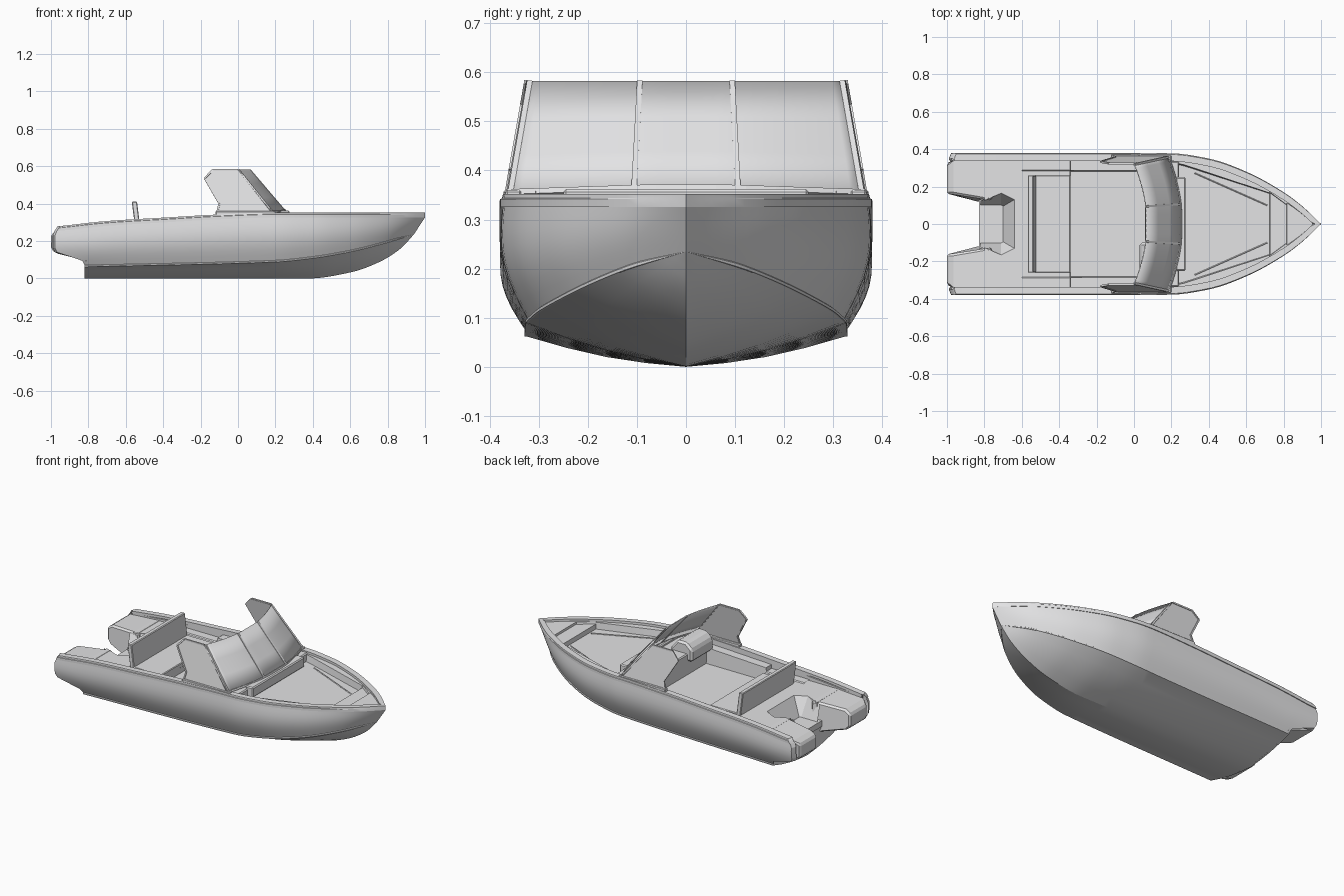
import bpy, bmesh, math
from mathutils import Vector

if "Cube" in bpy.data.objects:
    bpy.data.objects.remove(bpy.data.objects["Cube"])

grey = bpy.data.materials.new("light_grey")
grey.diffuse_color = (0.77, 0.77, 0.78, 1)
grey.use_nodes = True
grey.node_tree.nodes["Principled BSDF"].inputs["Base Color"].default_value = grey.diffuse_color


def finish(name, bm, bevel=0, smooth=None, thick=0):
    bmesh.ops.remove_doubles(bm, verts=bm.verts, dist=0.0004)
    bmesh.ops.recalc_face_normals(bm, faces=bm.faces)
    me = bpy.data.meshes.new(name)
    bm.to_mesh(me)
    bm.free()
    me.materials.append(grey)
    ob = bpy.data.objects.new(name, me)
    bpy.context.collection.objects.link(ob)
    if thick:
        m = ob.modifiers.new("thickness", 'SOLIDIFY')
        m.thickness, m.offset = thick, 0
    if bevel:
        m = ob.modifiers.new("bevel", 'BEVEL')
        m.width, m.segments = bevel, 1
    if smooth:
        bpy.context.view_layer.objects.active = ob
        ob.select_set(True)
        bpy.ops.object.shade_smooth_by_angle(angle=math.radians(smooth))
        ob.select_set(False)
    return ob


def prism(name, pts, move, bevel=0):
    """Extrude a planar outline along a vector."""
    bm = bmesh.new()
    f = bm.faces.new([bm.verts.new(p) for p in pts])
    r = bmesh.ops.extrude_face_region(bm, geom=[f])
    bmesh.ops.translate(bm, vec=move, verts=[v for v in r["geom"] if isinstance(v, bmesh.types.BMVert)])
    return finish(name, bm, bevel)


def box(name, x0, x1, y0, y1, z0, z1, bevel=0):
    return prism(name, [(x0, y0, z0), (x1, y0, z0), (x1, y1, z0), (x0, y1, z0)], (0, 0, z1 - z0), bevel)


def bar(name, a, b, w=0.01):
    a, b = Vector(a), Vector(b)
    d = (b - a).normalized()
    u = d.cross(Vector((1, 0, 0.3))).normalized() * w / 2
    v = d.cross(u).normalized() * w / 2
    return prism(name, [a + u + v, a - u + v, a - u - v, a + u - v], b - a)


def sample(table, t):
    """Monotone cubic interpolation of rows (t, value, ...) at t."""
    n = len(table)
    i = max(k for k in range(n - 1) if table[k][0] <= t + 1e-9 or k == 0)
    a, b = table[i], table[i + 1]
    h = b[0] - a[0]
    s = (t - a[0]) / h

    def slope(k, c):
        if k in (0, n - 1):
            j = min(k, n - 2)
            return (table[j + 1][c] - table[j][c]) / (table[j + 1][0] - table[j][0])
        l = (table[k][c] - table[k - 1][c]) / (table[k][0] - table[k - 1][0])
        r = (table[k + 1][c] - table[k][c]) / (table[k + 1][0] - table[k][0])
        return 0 if l * r <= 0 else 2 * l * r / (l + r)
    return [(2*s**3 - 3*s*s + 1) * a[c] + (s**3 - 2*s*s + s) * h * slope(i, c)
            + (3*s*s - 2*s**3) * b[c] + (s**3 - s*s) * h * slope(i + 1, c) for c in range(1, len(a))]


# Hull lines: keel (x, z), chine (x, y, z), sheer (x, y, z); stern outline (z, x)
KEEL = [(-.82, 0), (.38, 0), (.6, .032), (.75, .085), (.87, .16), (.94, .235)]
CHINE = [(-.82, .325, .062), (.2, .323, .088), (.4, .303, .108), (.6, .245, .142), (.8, .135, .192), (.94, 0, .235)]
SHEER = [(-.95, .38, .28), (-.7, .38, .307), (-.4, .38, .325), (-.1, .38, .342), (.2, .378, .352),
         (.4, .35, .352), (.6, .28, .352), (.8, .17, .352), (.9, .095, .352), (1, 0, .352)]
STERN = [(0, -.82), (.075, -.82), (.1, -.835), (.135, -.965), (.16, -.978), (.24, -.978), (.282, -.95)]


def section(t):
    xk, xs = -.82 + 1.76 * t, -.95 + 1.95 * t
    k = Vector((xk, 0, sample(KEEL, xk)[0]))
    c = Vector((xk, *sample(CHINE, xk)))
    s = Vector((xs, *sample(SHEER, xs)))
    w = s.y / .38
    e = min(1, 4 * w)
    pts = [k]
    for f in (.25, .5, .75):
        pts.append(k.lerp(c, f) - Vector((0, 0, .011 * math.sin(math.pi * f) * w)))
    # slim chine lip, then the bulging side
    foot = c + Vector((0, 0, .009 * e))
    pts += [c, c + Vector((0, .004 * e, 0)), c + Vector((0, .004 * e, .006 * e))]
    low = s - Vector((0, .005 * w, .026))
    for i in range(9):
        f = i / 8
        pts.append(foot.lerp(low, f) + Vector((0, .023 * w * math.sin(math.pi * f), 0)))
    # rub rail and gunwale, then the inner lip
    pts += [s - Vector((0, 0, .026)), s - Vector((0, 0, .01)), s - Vector((0, .004 * w, .008)),
            s - Vector((0, .006 * w, 0))]
    inner = max(s.y - .042, 0)
    return pts + [Vector((s.x, inner, s.z)), Vector((s.x, inner, s.z - .015))]


def loft(rows, mirror=True):
    bm = bmesh.new()
    for sgn in ((1, -1) if mirror else (1,)):
        g = [[bm.verts.new((p[0], p[1] * sgn, p[2])) for p in r] for r in rows]
        for a, b in zip(g, g[1:]):
            for i in range(len(a) - 1):
                q = [a[i], b[i], b[i + 1], a[i + 1]]
                bm.faces.new(q[::-1] if sgn < 0 else q)
    return bm


N = 48
rows = [section(1 - (1 - i / N) ** 1.3) for i in range(N + 1)]
# stern edge follows the overhang profile, with a chamfer turned inward
for p in rows[0]:
    z = min(max(p.z, 0), .2819)
    a, b = next((a, b) for a, b in zip(STERN, STERN[1:]) if a[0] <= z <= b[0])
    p.x = a[1] + (b[1] - a[1]) * (z - a[0]) / (b[0] - a[0])
turned = [p + Vector((-.012, -.03, 0)) if p.z > .12 and p.y > .34 else p.copy() for p in rows[0]]
finish("hull", loft([turned] + rows), smooth=20)

# Transom plate closing the lower stern
half = [Vector((-.82, p.y, p.z)) for p in rows[0] if p.z < .1] + [Vector((-.82, .335, .15))]
prism("transom", half + [Vector((p.x, -p.y, p.z)) for p in reversed(half[1:])], (.01, 0, 0))


# Inner liner: rows of wall, ledge and floor, stepping along the length
def liner(x, ledge, width, floor):
    y, z = sample(SHEER, x)
    edge = max(y - .04, 0)
    w = min(width, edge * .97)
    return [(x, edge, z - .006), (x, edge, ledge), (x, w, ledge), (x, w * .98, floor), (x, 0, floor)]


stations = [liner(x, .275, .29, .27) for x in (-.6, -.5, -.42, -.342)]
stations += [liner(-.34 + i * .07, .298 + i * .003, .287, .22) for i in range(9)]
# bow well with straight converging sides
for i in range(11):
    x = .222 + i * .0503
    stations.append(liner(x, .338, .332 - .33 * (x - .222), .298))
stations += [liner(x, .34, .17 - .75 * (x - .727), .326) for x in (.727, .77, .815)]
stations += [liner(x, .341, .2, .339) for x in (.817, .86, .9, .93, .955)]
finish("inner_liner", loft(stations), smooth=15)

# Bow floor seams
for s in (1, -1):
    bar("bow_floor_trim", (.325, .272 * s, .298), (.712, (.1) * s, .298), .005)

# Stern: twin platforms and aft decks
for s in (1, -1):
    side = [(-.82, .09), (-.835, .1), (-.975, .135), (-1, .16), (-1, .235), (-.965, .258),
            (-.76, .272), (-.76, .09)]
    pl = prism("stern_platform", [(x, s * .15, z) for x, z in side],
               (0, s * .2, 0), .01)
    # taper each platform in plan and draw in its lower edge
    for v in pl.data.vertices:
        if abs(v.co.y) < .2:
            v.co.y += s * (.01 if v.co.x < -.9 else -.025)
        elif v.co.x < -.99:
            v.co.y -= s * .03
        elif v.co.z < .12:
            v.co.y -= s * .022
    prism("aft_deck", [(-.8, s * .125, .14), (-.8, s * .342, .14), (-.58, s * .342, .14), (-.58, 0, .14),
                       (-.64, 0, .14), (-.64, s * .13, .14), (-.71, s * .165, .14)], (0, 0, .13))
    prism("side_deck", [(-.95, s * .338, z) for z in (.2, .268)] + [(-.58, s * .338, z) for z in (.295, .2)],
          (0, s * .015, 0))

# Engine well with sloping walls and an open rear
outer = [(-.82, .125, .265), (-.71, .165, .27), (-.64, .13, .27), (-.64, 0, .27)]
inner = [(-.82, .1, .165), (-.71, .1, .165), (-.7, .095, .165), (-.7, 0, .165)]
finish("engine_well", loft([outer, inner]))
box("well_floor", -.83, -.69, -.13, .13, .13, .166)

# Bench with upright backrest
box("seat", -.55, -.34, -.26, .26, .25, .279, .004)
prism("backrest", [(-.568, -.26, .41), (-.54, -.26, .41), (-.522, -.26, .27), (-.55, -.26, .27)],
      (0, .52, 0), .004)

# Dash, bulkhead and helm console under the windscreen
box("bulkhead", .06, .24, -.335, .335, .2, .347, .006)
box("windscreen_sill", .225, .275, -.25, .25, .3, .362, .006)
prism("helm_console", [(.03, -.31, .3), (.03, -.31, .375), (.07, -.31, .412), (.13, -.31, .412), (.18, -.31, .35),
                       (.18, -.31, .3)], (0, .21, 0), .012)


# Curved windscreen with a straight centre
def screen(s, f):
    q = max(abs(s) - .2, 0) / .8
    base = Vector((.25 - .07 * q ** 1.6, .365 * s, .365 - .01 * q))
    top = Vector((.065 - .065 * q ** 1.6, .325 * s, .58))
    return base.lerp(top, f)


grid = [[screen(-1 + i / 12, j / 3) for j in range(4)] for i in range(25)]
finish("windscreen", loft(grid, mirror=False), smooth=30, thick=.006)
for s in (-.98, -.29, .29, .98):
    bar("windscreen_post", screen(s, 0), screen(s, 1), .011)
for i in range(12):
    a, b = -1 + i / 6, -1 + (i + 1) / 6
    bar("windscreen_base_frame", screen(a, 0), screen(b, 0), .011)

# Side wings of the windscreen
wing = [(.18, .365, .35), (0, .325, .58), (-.135, .325, .58), (-.178, .333, .535), (-.1, .357, .4),
        (-.115, .367, .34)]
for s in (1, -1):
    pts = [Vector((x, y * s, z)) for x, y, z in wing]
    prism("windscreen_wing", pts, (0, -.007 * s, 0))
    for a, b in zip(pts[1:], pts[2:]):
        bar("wing_frame", a, b, .009)
    # base moulding along the gunwale
    prism("wing_base", [(-.12, .345 * s, .33), (.2, .335 * s, .33), (.2, .368 * s, .33), (-.12, .372 * s, .33)],
          (0, 0, .03), .004)
